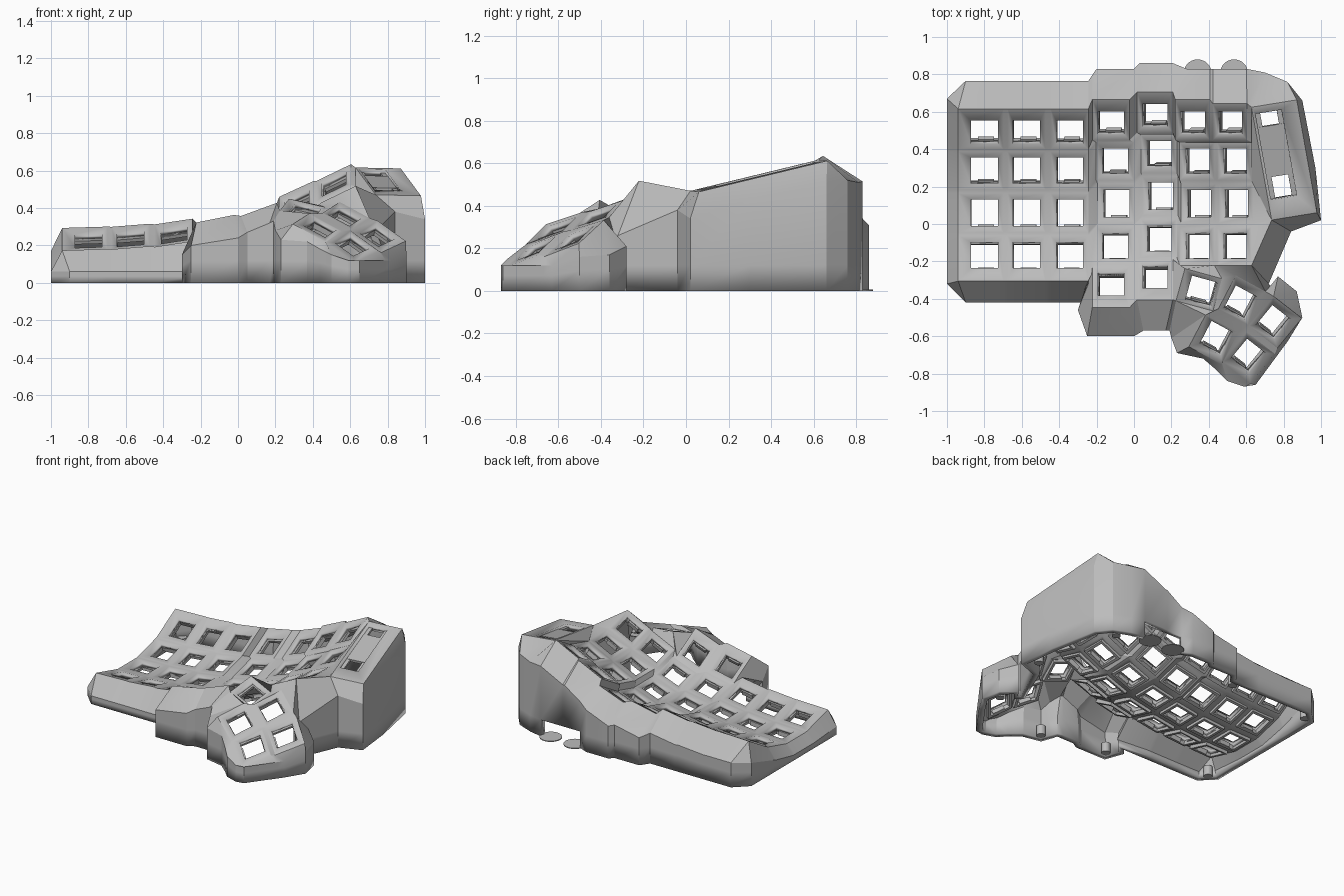
import bpy, bmesh
from math import cos, sin, radians
from mathutils import Vector, Matrix

if "Cube" in bpy.data.objects:
    bpy.data.objects.remove(bpy.data.objects["Cube"])

grey = bpy.data.materials.new("light_grey_plastic")
grey.use_nodes = True
COLOUR = (0.5, 0.5, 0.5, 1)
grey.diffuse_color = COLOUR
grey.node_tree.nodes["Principled BSDF"].inputs["Base Color"].default_value = COLOUR


def make_object(name, bm):
    mesh = bpy.data.meshes.new(name)
    bm.to_mesh(mesh)
    bm.free()
    mesh.materials.append(grey)
    obj = bpy.data.objects.new(name, mesh)
    bpy.context.collection.objects.link(obj)
    return obj


shell = bmesh.new()
keys, frames = {}, {}


def face(*verts):
    unique = list(dict.fromkeys(verts))
    if len(unique) > 2 and not shell.faces.get(unique):
        shell.faces.new(unique)


def add_key(name, pos, x_dir, y_dir, ext, hole=(0.072, 0.072)):
    """Square plate with a hole; ext = reach to left, right, front, back."""
    p, X, Y = Vector(pos), Vector(x_dir).normalized(), Vector(y_dir).normalized()
    l, r, f, b = ext
    outer = [shell.verts.new(p + X * a + Y * c) for a, c in ((-l, -f), (r, -f), (r, b), (-l, b))]
    hx, hy = hole
    inner = [shell.verts.new(p + X * a + Y * c) for a, c in ((-hx, -hy), (hx, -hy), (hx, hy), (-hx, hy))]
    for i in range(4):
        j = (i + 1) % 4
        face(outer[i], outer[j], inner[j], inner[i])
    keys[name] = outer
    N = X.cross(Y).normalized()
    frames[name] = Matrix((X, Y, N)).transposed().to_4x4()
    frames[name].translation = p


# Finger keys: x, y, z, sideways tilt, bow and number of rows of each column
columns = [(-0.80, 0.06, 0.11, 0.03, 0, 4), (-0.575, 0.06, 0.12, 0.08, 0, 4),
           (-0.345, 0.06, 0.14, 0.15, 0, 4), (-0.095, 0.11, 0.155, 0.2, 0.007, 5),
           (0.14, 0.15, 0.205, 0.35, 0.007, 5), (0.345, 0.11, 0.315, 0.43, 0.008, 4),
           (0.545, 0.11, 0.415, 0.45, 0.008, 4)]
row_y = (0.43, 0.225, 0, -0.225, -0.43)
row_z = (0.115, 0.03, 0, 0.03, 0.115)
for c, (x, y, z, tilt, bow, rows) in enumerate(columns):
    for r in range(rows):
        pitch = 0.262 * (2 - r)
        front = 0.105 if r < rows - 1 else (0.11 if c > 4 else 0.145)
        back = 0.105 if r else (0.12 if c == 6 else 0.145)
        add_key((c, r), (x - bow * (r - 2) ** 2, y + row_y[r], z + row_z[r]),
                (cos(tilt), 0, sin(tilt)), (0, cos(pitch), sin(pitch)),
                (0.14 if c == 0 else 0.102, 0.102, front, back))

# Thumb keys and display opening
add_key("t1", (0.36, -0.36, 0.39), (0.95, -0.26, -0.22), (0.25, 0.9, 0.33), (0.12, 0.09, 0.09, 0.1))
add_key("t2", (0.57, -0.42, 0.355), (0.83, -0.45, -0.45), (0.44, 0.84, 0.28), (0.1, 0.1, 0.09, 0.12))
add_key("t3", (0.745, -0.525, 0.25), (0.72, -0.56, -0.52), (0.6, 0.73, 0.28), (0.1, 0.12, 0.1, 0.115))
add_key("t4", (0.44, -0.61, 0.295), (0.83, -0.45, -0.45), (0.44, 0.84, 0.28), (0.12, 0.1, 0.115, 0.085))
add_key("t5", (0.61, -0.705, 0.2), (0.72, -0.56, -0.52), (0.6, 0.73, 0.28), (0.1, 0.12, 0.115, 0.1))
add_key("display", (0.76, 0.37, 0.55), (0.985, 0.16, -0.02), (-0.17, 0.95, 0.23),
        (0.085, 0.16, 0.35, 0.28), (0.07, 0.24))


def join_x(a, b):
    face(keys[a][1], keys[b][0], keys[b][3], keys[a][2])


def join_y(back, front):
    face(keys[front][3], keys[front][2], keys[back][1], keys[back][0])


def join_corner(bl, br, fr, fl):
    face(keys[bl][1], keys[br][0], keys[fr][3], keys[fl][2])


# Webbing between the keys
for c, r in [k for k in keys if isinstance(k, tuple)]:
    if (c, r + 1) in keys:
        join_y((c, r), (c, r + 1))
    if (c + 1, r) in keys:
        join_x((c, r), (c + 1, r))
    if (c + 1, r + 1) in keys and (c, r + 1) in keys:
        join_corner((c, r), (c + 1, r), (c + 1, r + 1), (c, r + 1))
for a, b in (("t1", "t2"), ("t2", "t3"), ("t4", "t5")):
    join_x(a, b)
join_y("t2", "t4")
join_y("t3", "t5")
join_corner("t2", "t3", "t5", "t4")
t1, t2, t3, t4, t5, disp = (keys[k] for k in ("t1", "t2", "t3", "t4", "t5", "display"))
k53, k63, k43, k44 = keys[5, 3], keys[6, 3], keys[4, 3], keys[4, 4]
face(t1[0], t4[3], t2[0], t1[1])
face(k53[0], k53[1], t1[2], t1[3])
face(k53[1], k63[0], t2[3], t1[2])
face(k63[0], k63[1], t2[2], t2[3])
face(k44[2], k43[1], k53[0])
face(k44[2], k53[0], t1[3])
face(k44[1], k44[2], t1[3], t1[0])
face(keys[2, 3][1], keys[3, 3][0], keys[3, 4][3])
# Fan from the last finger column to the display
chain = [keys[6, r][i] for r in range(4) for i in (2, 1)]
for i in range(len(chain) - 1):
    face(disp[3] if i < 3 else disp[0], chain[i], chain[i + 1])
face(disp[3], disp[0], chain[3])

# Outer wall: each rim corner gets a shoulder point
rim = []


def wall(v, x=None, y=None, z=None, drop=0.11):
    rim.append((v, v.co.x if x is None else x, v.co.y if y is None else y,
                max(v.co.z - drop, 0.04) if z is None else z))


wall(keys[0, 0][3], -1, 0.67, 0.17)
wall(keys[0, 0][3], -0.9, 0.765, 0.18)
back_x = {(3, 3): -0.2, (3, 2): 0, (4, 3): 0.03, (5, 3): 0.28, (6, 2): 0.6}
for c in range(7):
    for i in (3, 2):
        if (c, i) != (0, 3):
            wall(keys[c, 0][i], back_x.get((c, i)), 0.765 if c < 3 else 0.86 if c == 4 else 0.83, drop=0.12)
wall(disp[3], 0.7, 0.81, 0.51)
wall(disp[2], 0.82, 0.76, 0.52)
wall(disp[2], 0.9, 0.66, 0.51)
wall(disp[1], 0.97, 0.3, 0.43)
wall(disp[1], 1, 0.02, 0.34)
wall(disp[0], 0.84, -0.04, 0.38)
wall(k63[1], 0.72, -0.32, 0.26)
wall(t2[2], 0.73, -0.33, 0.24)
wall(t3[3], 0.77, -0.28, 0.21)
wall(t3[3], 0.87, -0.36, 0.17)
wall(t3[2], 0.9, -0.5, 0.16)
wall(t3[1], 0.82, -0.63, 0.12)
wall(t5[2], 0.79, -0.67, 0.12)
wall(t5[1], 0.65, -0.86, 0.12)
wall(t5[1], 0.59, -0.87, 0.12)
wall(t5[0], 0.5, -0.84, 0.15)
wall(t4[1], 0.44, -0.78, 0.18)
wall(t4[0], 0.37, -0.72, 0.22)
wall(t4[0], 0.23, -0.69, 0.23)
wall(t4[3], 0.2, -0.61, 0.28)
wall(t1[0], 0.19, -0.57, 0.33)
wall(k44[1], 0.17, -0.57, 0.32)
wall(k44[0], 0.05, -0.57, 0.27)
wall(keys[3, 4][1], 0, -0.6, 0.24)
wall(keys[3, 4][0], -0.25, -0.6, 0.2)
wall(keys[3, 4][3], -0.3, -0.46, 0.15)
for c in (2, 1, 0):
    for i in (1, 0):
        wall(keys[c, 3][i], -0.9 if (c, i) == (0, 0) else None, -0.42, 0.06)
wall(keys[0, 3][0], -1, -0.32, 0.06)
for r in (3, 2, 1, 0):
    for i in (0, 3):
        if (r, i) not in ((3, 0), (0, 3)):
            wall(keys[0, r][i], -1, drop=0.08)

levels = [[v, shell.verts.new((x, y, z)), shell.verts.new((x, y, min(0.12, z * 0.6))),
           shell.verts.new((x, y, 0))] for v, x, y, z in rim]
for a, b in zip(levels, levels[1:] + levels[:1]):
    port = a[3].co.y > 0.82 and a[3].co.x > 0.27 and b[3].co.x < 0.61
    for i in range(2 if port else 3):
        face(a[i], b[i], b[i + 1], a[i + 1])

bmesh.ops.recalc_face_normals(shell, faces=shell.faces)
shell.faces.ensure_lookup_table()
if shell.faces[0].normal.z < 0:
    bmesh.ops.reverse_faces(shell, faces=shell.faces)
case = make_object("case_shell", shell)
bpy.context.view_layer.objects.active = case
case.select_set(True)
bpy.ops.object.shade_smooth_by_angle(angle=radians(25))
solid = case.modifiers.new("thickness", "SOLIDIFY")
solid.thickness = 0.042
solid.offset = -1


# Key sockets under the plate
def bar(bm, frame, x0, x1, y0, y1, z0, z1):
    size = Matrix.Diagonal((x1 - x0, y1 - y0, z1 - z0, 1))
    centre = Matrix.Translation(((x0 + x1) / 2, (y0 + y1) / 2, (z0 + z1) / 2))
    bmesh.ops.create_cube(bm, size=1, matrix=frame @ centre @ size)


sockets = bmesh.new()
for name, frame in frames.items():
    if name == "display":
        continue
    a, b, top, low = 0.072, 0.09, -0.03, -0.062
    for s in (-1, 1):
        bar(sockets, frame, *sorted((s * a, s * b)), -b, b, low, top)
        bar(sockets, frame, -a, a, *sorted((s * a, s * b)), low, top)
    bar(sockets, frame, -0.035, 0.05, -a, -0.062, low, -0.03)
make_object("key_sockets", sockets)

# Recessed display tray between its two end slots
tray = bmesh.new()
bar(tray, frames["display"], -0.07, 0.07, -0.12, 0.16, -0.035, -0.015)
for s in (-1, 1):
    bar(tray, frames["display"], *sorted((s * 0.045, s * 0.072)), -0.24, 0.24, -0.035, -0.018)
make_object("display_tray", tray)

# Screw posts inside the wall
posts = bmesh.new()
for x, y in ((-0.92, 0.67), (-0.92, -0.33), (-0.27, 0.7), (-0.2, -0.53),
             (0.28, -0.63), (0.81, -0.42), (0.91, 0.1), (0.75, 0.71)):
    bmesh.ops.create_cone(posts, cap_ends=True, segments=20, radius1=0.03, radius2=0.03, depth=0.07,
                          matrix=Matrix.Translation((x, y, 0.035)))
make_object("screw_posts", posts)

# Thin discs on the ground at the rear port
discs = bmesh.new()
for x in (0.34, 0.535):
    bmesh.ops.create_cone(discs, cap_ends=True, segments=32, radius1=0.075, radius2=0.075, depth=0.006,
                          matrix=Matrix.Translation((x, 0.805, 0.003)))
make_object("port_discs", discs)
